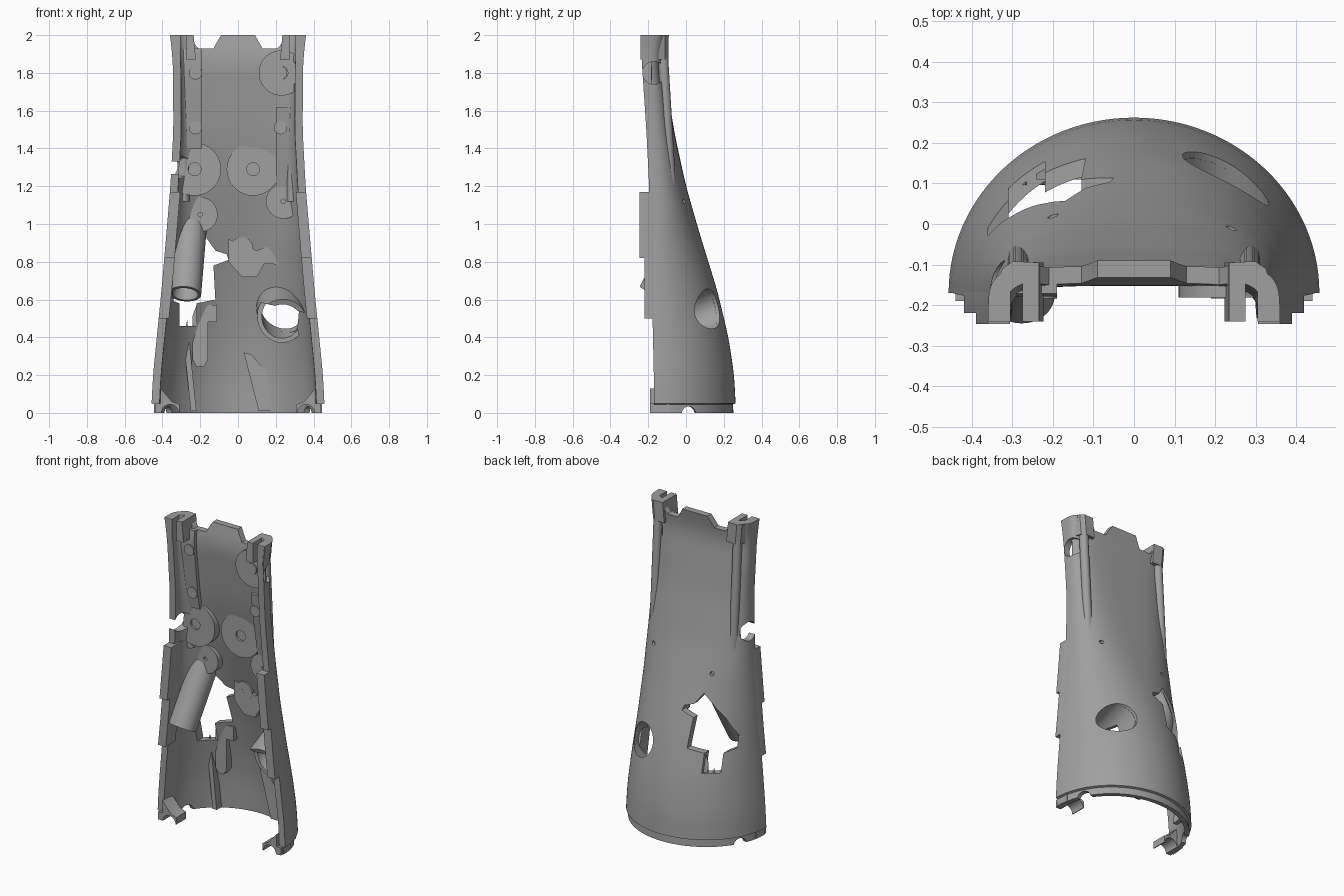
import bpy, bmesh, math
from mathutils import Vector

if "Cube" in bpy.data.objects:
    bpy.data.objects.remove(bpy.data.objects["Cube"])

grey = bpy.data.materials.new("plain_grey")
grey.use_nodes = True
grey.diffuse_color = (0.35, 0.35, 0.35, 1)
grey.node_tree.nodes["Principled BSDF"].inputs["Base Color"].default_value = (0.35, 0.35, 0.35, 1)

# Height, half width, back y, front y, squareness of the cross-section
KEYS = [(0, .46, .265, -.17, 2), (.2, .45, .255, -.17, 2), (.4, .43, .225, -.175, 2),
        (.65, .405, .165, -.18, 2), (.94, .38, .075, -.19, 2.2), (1.2, .358, 0, -.195, 2.7),
        (1.5, .342, -.065, -.21, 3.3), (1.87, .345, -.117, -.235, 4.2), (2, .36, -.09, -.24, 4.5)]
WALL = .042


def lerp_keys(z):
    z = min(max(z, 0), 2)
    for lo, hi in zip(KEYS, KEYS[1:]):
        if z <= hi[0]:
            f = (z - lo[0]) / (hi[0] - lo[0])
            return [p + (q - p) * f for p, q in zip(lo[1:], hi[1:])]


def section(z):
    r = min(.06, z, 2 - z)
    samples = [lerp_keys(z + r * k / 2) for k in (-2, -1, 0, 1, 2)]
    return [sum(c) / 5 for c in zip(*samples)]


def arc(z, inset, steps=56):
    a, yb, yf, n = section(z)
    pts = []
    for i in range(steps + 1):
        t = math.pi * i / steps
        c, s = math.cos(t), max(math.sin(t), 0)
        x = (a - inset) * math.copysign(abs(c) ** (2 / n), c)
        pts.append((x, yf + (yb - inset - yf) * s ** (2 / n), z))
    return pts


def inner_y(x, z):
    a, yb, yf, n = section(z)
    u = min(abs(x) / (a - WALL), 1)
    return yf + (yb - WALL - yf) * (1 - u ** n) ** (1 / n)


def loft(name, rings):
    bm = bmesh.new()
    loops = [[bm.verts.new(p) for p in ring] for ring in rings]
    n = len(loops[0])
    for lo, hi in zip(loops, loops[1:]):
        for i in range(n):
            j = (i + 1) % n
            bm.faces.new((lo[i], lo[j], hi[j], hi[i]))
    bm.faces.new(loops[0][::-1])
    bm.faces.new(loops[-1])
    bmesh.ops.recalc_face_normals(bm, faces=bm.faces)
    mesh = bpy.data.meshes.new(name)
    bm.to_mesh(mesh)
    bm.free()
    ob = bpy.data.objects.new(name, mesh)
    mesh.materials.append(grey)
    bpy.context.collection.objects.link(ob)
    return ob


def prism(name, pts, y0, y1):
    return loft(name, [[(x, y, z) for x, z in pts] for y in (y0, y1)])


def box(name, x0, x1, y0, y1, z0, z1):
    return prism(name, [(x0, z0), (x1, z0), (x1, z1), (x0, z1)], y0, y1)


def tube(name, start, end, r, sides=40):
    start, end = Vector(start), Vector(end)
    q = (end - start).to_track_quat('Z', 'Y')
    ring = [q @ Vector((r * math.cos(k * math.tau / sides), r * math.sin(k * math.tau / sides), 0))
            for k in range(sides)]
    return loft(name, [[p + c for p in ring] for c in (start, end)])


def boolean(ob, tool, mode='DIFFERENCE', keep=False):
    mod = ob.modifiers.new(mode.lower(), 'BOOLEAN')
    mod.operation, mod.object, mod.solver = mode, tool, 'EXACT'
    bpy.context.view_layer.objects.active = ob
    bpy.ops.object.modifier_apply(modifier=mod.name)
    if not keep:
        bpy.data.objects.remove(tool)


# Half-round shell with a stepped lip at the foot
levels = [0, .045, .05] + [.08 + .04 * k for k in range(49)]
insets = [.014 if z < .047 else 0 for z in levels]
shell = loft("shell", [arc(z, d) + arc(z, WALL)[::-1] for z, d in zip(levels, insets)])

# Envelope used to trim inner parts flush with the shell
rings = []
for z in levels:
    pts = arc(z, .016)
    rings.append([(pts[0][0], -.5, z)] + pts + [(pts[-1][0], -.5, z)])
envelope = loft("trim_envelope", rings)
envelope.hide_render = True


def trim(ob):
    boolean(ob, envelope, 'INTERSECT', keep=True)
    return ob


# Openings in the shell
for s in (-1, 1):
    boolean(shell, prism("cut", [(s * x, z) for x, z in
            [(.235, 2.1), (.235, 1.96), (.21, 1.93), (.13, 1.93), (.09, 2), (.07, 2.1)]], -.2, .1))
    boolean(shell, tube("cut", (s * .2, -.03, -.005), (s * .6, .06, -.005), .04))
boolean(shell, prism("cut", [(-.36, .6), (-.31, .58), (-.31, .46), (-.22, .46), (-.22, .58), (-.12, .6),
        (-.13, .78), (-.05, .81), (-.06, .84), (-.12, .86), (-.17, .93), (-.22, .88), (-.3, .79), (-.36, .68)],
        -.06, .4))
RIGHT = ((.22, .3, .62), (.23, 0, .5))
boolean(shell, tube("cut", *RIGHT, .105))
for x, z in ((.24, 1.12), (-.2, 1.05)):
    boolean(shell, tube("cut", (x, -.2, z), (x, .2, z), .013, 16))
boolean(shell, tube("cut", (-.25, -.15, 1.3), (-.5, -.15, 1.3), .06))
boolean(shell, tube("cut", (.25, -.17, 1.8), (.5, -.17, 1.8), .06))

# Sleeves leading inwards from the two openings
sleeve = trim(tube("left_sleeve", (RIGHT[0]), (.235, -.06, .48), .13))
boolean(sleeve, tube("cut", (.217, .4, .66), (.24, -.2, .42), .105))
boolean(sleeve, prism("cut", [(.05, .3), (.4, .3), (.4, .52), (.05, .6)], -.3, .02))
hood = trim(tube("right_sleeve", (-.25, .02, .99), (-.28, -.17, .63), .085))
boolean(hood, tube("cut", (-.252, .005, .95), (-.285, -.2, .57), .068))

# Paired parts: joint flanges, foot blocks, top blocks, outer ribs
for s, side in ((1, "left"), (-1, "right")):
    for part, z0, z1, yf in (("lower", .5, .82, -.22), ("upper", .82, 1.17, -.247)):
        rings = []
        for k in range(7):
            z = z0 + (z1 - z0) * k / 6
            a = section(z)[0]
            rings.append([(s * x, y, z) for x, y in
                          ((a, yf), (a, -.17), (a - .02, -.12), (a - .055, -.12), (a - .055, yf))])
        loft(f"{side}_{part}_flange", rings)
    foot = prism(f"{side}_foot_block", [(s * x, z) for x, z in
                 [(.31, 0), (.44, 0), (.44, .05), (.41, .05), (.41, .13), (.35, .06), (.31, .045)]], -.19, -.09)
    boolean(foot, tube("cut", (s * .36, -.3, 0), (s * .36, 0, 0), .045))
    block = loft(f"{side}_top_block", [[(s * (x + d), y, z) for x, y in
                 ((.235, -.24), (.355, -.24), (.345, -.17), (.325, -.11), (.3, -.092), (.235, -.095))]
                 for z, d in ((1.87, -.012), (2, 0))])
    boolean(block, prism("cut", [(s * .275, 1.8), (s * .305, 1.8), (s * .305, 2.1), (s * .275, 2.1)], -.3, -.13))
    rib = tube(f"{side}_outer_rib", (s * .285, -.075, 1.12), (s * .285, -.125, 1.94), .027, 24)
    boolean(rib, tube("cut", (s * .285, -.2, 1.92), (s * .285, 0, 1.92), .013, 16))
    # Screw pads high on the inner face
    for k, z in enumerate((1.51, 1.8)):
        y = inner_y(.225, z)
        trim(tube(f"{side}_screw_pad_{k}", (s * .225, y - .028, z), (s * .225, y + .02, z), .035, 32))

# Inner columns and thickened upper sides
for name, x0, x1, z0, z1 in (("right_column", -.31, -.19, 1.4, 1.93), ("left_column", .2, .31, 1.2, 1.62)):
    rings = []
    for k in range(9):
        z = z0 + (z1 - z0) * k / 8
        y = inner_y(.22, z)
        rings.append([(x0, y - .02, z), (x1, y - .02, z), (x1, y + .015, z), (x0, y + .015, z)])
    trim(loft(name, rings))

# Round seats on the inner face
for k, (x, z, r) in enumerate([(-.2, 1.05, .092), (.24, 1.12, .092), (.08, 1.29, .14),
                               (-.23, 1.29, .14), (.23, 1.8, .12), (.02, .87, .06)]):
    y = inner_y(x, z)
    seat = trim(tube(f"round_seat_{k}", (x, y - .025, z), (x, y + .03, z), r, 48))
    boolean(seat, tube("cut", (x, -.3, z), (x, y - .012, z), .034 if r > .1 else .012, 24))

# Cross web and bottom guides
trim(prism("cross_web", [(-.05, .8), (.02, .72), (.1, .72), (.14, .79), (.3, .78), (.3, .93), (.1, .86), (-.05, .92)],
           .03, .2))
y = inner_y(-.2, .4)
trim(prism("guide_strip", [(-.24, .28), (-.22, .245), (-.18, .245), (-.16, .28), (-.16, .48), (-.11, .48),
                           (-.11, .57), (-.24, .57)], y - .02, y + .03))
y = inner_y(.1, .15)
trim(prism("left_bottom_guide", [(.11, .01), (.18, .01), (.15, .22), (.07, .31), (.03, .32)], y - .025, y + .05))
y = inner_y(-.25, .3)
trim(prism("right_bottom_guide", [(-.25, .01), (-.22, .01), (-.28, .6), (-.31, .6)], y - .02, y + .03))

bpy.data.objects.remove(envelope)

# Smooth shading with sharp edges kept
bpy.ops.object.select_all(action='DESELECT')
for ob in bpy.context.scene.objects:
    if ob.type == 'MESH':
        ob.select_set(True)
        bpy.context.view_layer.objects.active = ob
bpy.ops.object.shade_smooth_by_angle(angle=math.radians(30))
